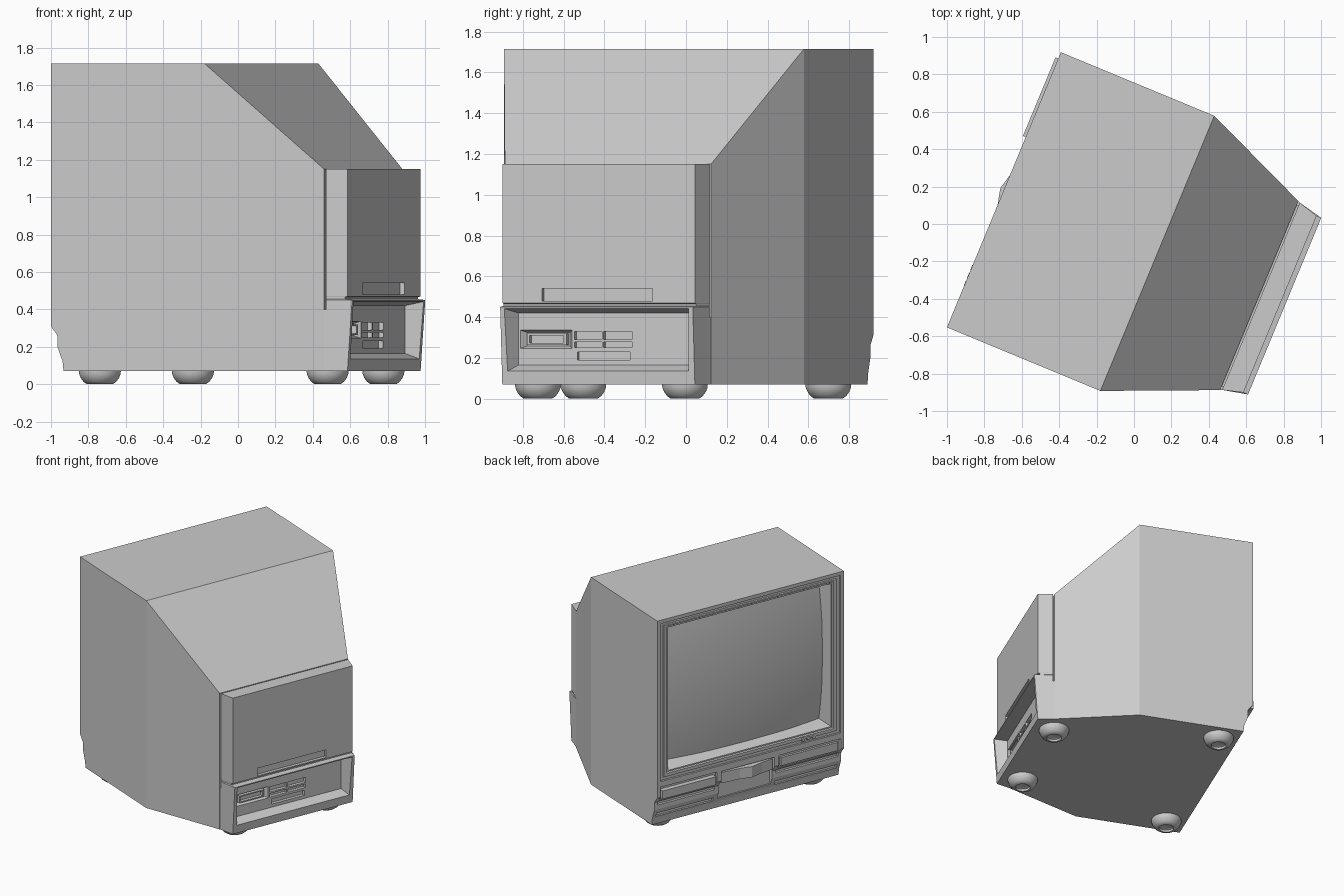
import bpy, bmesh, math
from mathutils import Matrix

if "Cube" in bpy.data.objects:
    bpy.data.objects.remove(bpy.data.objects["Cube"])

# Local frame: X runs from the screen to the rear, Y across; turned at the end
PLACE = Matrix.Translation((-.037, -.09, 0)) @ Matrix.Rotation(math.radians(-22.5), 4, 'Z')


def finish(name, bm):
    bmesh.ops.recalc_face_normals(bm, faces=bm.faces)
    me = bpy.data.meshes.new(name)
    bm.to_mesh(me)
    bm.free()
    ob = bpy.data.objects.new(name, me)
    bpy.context.collection.objects.link(ob)
    return ob


def loft(name, rings, closed=False):
    bm = bmesh.new()
    vs = [[bm.verts.new(p) for p in r] for r in rings]
    n = len(rings[0])
    pairs = list(zip(vs, vs[1:])) + ([(vs[-1], vs[0])] if closed else [])
    for a, b in pairs:
        for i in range(n):
            j = (i + 1) % n
            bm.faces.new((a[i], a[j], b[j], b[i]))
    if not closed:
        bm.faces.new(vs[0])
        bm.faces.new(vs[-1])
    return finish(name, bm)


def rect(x, y0, y1, z0, z1):
    return [(x, y0, z0), (x, y1, z0), (x, y1, z1), (x, y0, z1)]


def box(name, x0, x1, y0, y1, z0, z1):
    return loft(name, [rect(x0, y0, y1, z0, z1), rect(x1, y0, y1, z0, z1)])


def cut(ob, cutter):
    m = ob.modifiers.new("cut", 'BOOLEAN')
    m.object, m.operation, m.solver = cutter, 'DIFFERENCE', 'EXACT'
    bpy.context.view_layer.objects.active = ob
    bpy.ops.object.modifier_apply(modifier=m.name)
    bpy.data.objects.remove(cutter)


def cut_box(ob, *dims):
    cut(ob, box("cutter", *dims))


# Main cabinet: side profile across the width, rear face extruded into the taper
side = [(-.713, 1.715), (-.713, .31), (-.675, .26), (-.675, .2),
        (-.645, .12), (-.64, .07), (.175, .07), (.175, 1.715)]
cabinet = loft("cabinet", [[(x, y, z) for x, z in side] for y in (-.796, .796)])
bm = bmesh.new()
bm.from_mesh(cabinet.data)
rear = [f for f in bm.faces if f.normal.x > .9]
new = bmesh.ops.extrude_face_region(bm, geom=rear)["geom"]
for v in new:
    if isinstance(v, bmesh.types.BMVert):
        v.co = (.765, math.copysign(.547, v.co.y), 1.15 if v.co.z > 1 else .07)
bmesh.ops.delete(bm, geom=[f for f in rear if f.is_valid], context='FACES_ONLY')
bmesh.ops.recalc_face_normals(bm, faces=bm.faces)
bm.to_mesh(cabinet.data)
bm.free()

# Stepped bezel and the tapered screen opening
cut_box(cabinet, -.8, -.698, -.768, .768, .435, 1.687)
cut(cabinet, loft("cutter", [rect(-.73, -.705, .705, .49, 1.645),
                             rect(-.58, -.65, .65, .54, 1.595)]))
loft("bezel_rim", [rect(-.69, -.74, .74, .455, 1.667), rect(-.708, -.735, .735, .46, 1.662),
                   rect(-.708, -.71, .71, .485, 1.65), rect(-.69, -.7, .7, .495, 1.64)], True)

# Convex picture tube
bm = bmesh.new()
bmesh.ops.create_grid(bm, x_segments=20, y_segments=20, size=1)
for v in bm.verts:
    a, b = v.co.x, v.co.y
    v.co = (-.594 - .07 * (1 - (a * a + b * b) / 2), a * .665, 1.0675 + b * .54)
glass = finish("screen_glass", bm)
if sum(p.normal.x for p in glass.data.polygons) > 0:
    glass.data.flip_normals()
glass.data.polygons.foreach_set("use_smooth", [True] * len(glass.data.polygons))

# Lower front: recessed bays, slots and ledges
for lo, hi in ((.285, .77), (-.77, -.24)):
    cut_box(cabinet, -.8, -.69, lo, hi, .285, .39)
    cut_box(cabinet, -.8, -.655, lo, hi, .235, .265)
    cut_box(cabinet, -.8, -.635, lo, hi, .135, .165)
cut_box(cabinet, -.8, -.645, -.205, .25, .15, .385)
box("left_panel", -.729, -.66, .305, .76, .30, .365)
box("right_panel", -.708, -.66, -.75, -.26, .30, .365)
flap = [(-.64, .24), (-.70, .24), (-.712, .09), (-.734, 0), (-.710, -.1), (-.70, -.195), (-.64, -.195)]
loft("center_flap", [[(x, y, z) for x, y in flap] for z in (.285, .37)])

# Small front knobs
for i in range(3):
    bm = bmesh.new()
    bmesh.ops.create_cone(bm, cap_ends=True, segments=16, radius1=.018, radius2=.014, depth=.03,
                          matrix=Matrix.Translation((-.7, -.45 - i * .045, .462))
                          @ Matrix.Rotation(-math.pi / 2, 4, 'Y'))
    finish("front_knob", bm)

# Rear case: plan outlines stacked by height, with a seam under the upper panel
rings = [[(.775, -.542, z), (.775, .542, z), (xb, .511, z), (xb, -.511, z)]
         for z, xb in ((.07, .885), (.45, .912), (.455, .87), (.465, .87), (.47, .885), (1.15, .885))]
case = loft("rear_case", rings)
cut_box(case, .86, .95, -.30, .285, .48, .54)

# Connector recess with its sockets
cut(case, loft("cutter", [rect(.93, -.497, .497, .118, .446), rect(.82, -.452, .452, .165, .42)]))
cut(case, loft("cutter", [rect(.824, -.445, -.165, .245, .338), rect(.79, -.42, -.19, .258, .325)]))
for lo, hi in ((-.155, -.01), (.0, .15)):
    cut_box(case, .795, .84, lo, hi, .29, .33)
    cut_box(case, .795, .84, lo, hi, .25, .277)
cut_box(case, .795, .84, -.14, .14, .19, .23)
loft("socket_frame", [rect(.785, -.41, -.2, .263, .32), rect(.815, -.41, -.2, .263, .32),
                      rect(.815, -.395, -.215, .272, .311), rect(.785, -.395, -.215, .272, .311)], True)

# Seam between cabinet and rear case, filled at the bottom
box("seam_core", .72, .778, -.525, .525, .072, 1.13)
loft("seam_fill", [rect(.76, -.547, .547, .07, .4), rect(.778, -.541, .541, .07, .4)])

# Rounded feet with dished undersides
foot = [(.113, .075), (.112, .055), (.103, .033), (.088, .013), (.07, 0),
        (.055, 0), (.05, .015), (.04, .02)]
for fx, fy in ((-.49, .65), (.72, .39)):
    for s in (-1, 1):
        ob = loft("foot", [[(fx + r * math.cos(k * math.pi / 12), s * fy + r * math.sin(k * math.pi / 12), z)
                            for k in range(24)] for r, z in foot])
        bpy.ops.object.select_all(action='DESELECT')
        ob.select_set(True)
        bpy.context.view_layer.objects.active = ob
        bpy.ops.object.shade_smooth_by_angle(angle=math.radians(40))

# Turn everything into place
for ob in bpy.context.collection.objects:
    ob.data.transform(PLACE)
